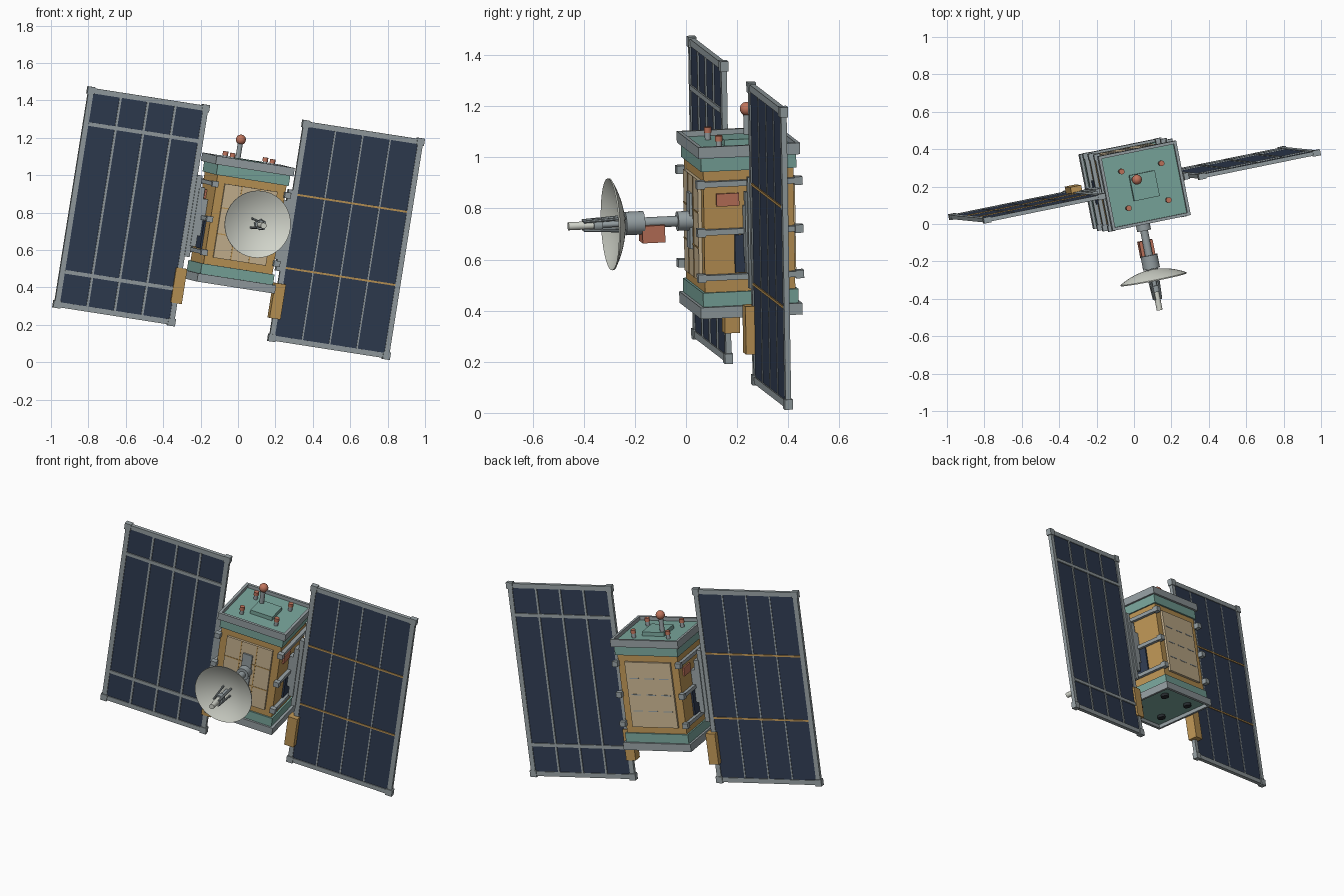
import bpy, bmesh, math
from mathutils import Matrix, Vector

if "Cube" in bpy.data.objects:
    bpy.data.objects.remove(bpy.data.objects["Cube"])

# Tilted satellite frame: everything is modelled upright, then moved by FRAME
ax = Vector((0.968, 0.197, -0.151)).normalized()
ay = Vector((0.152, -0.017, 0.988)).cross(ax).normalized()
az = ax.cross(ay)
FRAME = Matrix.Translation((0.003, 0.21, 0.744)) @ Matrix((ax, ay, az)).transposed().to_4x4()


def srgb(r, g, b):
    return tuple(((c / 255 + 0.055) / 1.055) ** 2.4 for c in (r, g, b)) + (1,)


def material(name, rgb):
    m = bpy.data.materials.new(name)
    m.diffuse_color = srgb(*rgb)
    m.use_nodes = True
    m.node_tree.nodes["Principled BSDF"].inputs["Base Color"].default_value = m.diffuse_color
    return m


GREY = material("grey metal", (150, 160, 163))
NAVY = material("navy cells", (48, 60, 82))
TEAL = material("teal paint", (122, 167, 157))
GOLD = material("gold foil", (190, 150, 86))
CREAM = material("cream plate", (203, 182, 146))
COPPER = material("copper", (192, 116, 92))
WHITE = material("dish white", (212, 215, 205))
BLACK = material("black nozzle", (38, 42, 46))


def finish(name, bm, mat, smooth=False):
    bmesh.ops.recalc_face_normals(bm, faces=bm.faces)
    me = bpy.data.meshes.new(name)
    bm.to_mesh(me)
    bm.free()
    me.transform(FRAME)
    me.materials.append(mat)
    ob = bpy.data.objects.new(name, me)
    bpy.context.collection.objects.link(ob)
    if smooth:
        bpy.context.view_layer.objects.active = ob
        ob.select_set(True)
        bpy.ops.object.shade_smooth_by_angle(angle=math.radians(40))
        ob.select_set(False)
    return ob


def boxes(name, mat, items, turn=1):
    """items: (x0, x1, y0, y1, z0, z1); turn=-1 rotates half a turn about z"""
    bm = bmesh.new()
    for x0, x1, y0, y1, z0, z1 in items:
        m = Matrix.Translation((turn * (x0 + x1) / 2, turn * (y0 + y1) / 2, (z0 + z1) / 2))
        m = m @ Matrix.Diagonal((x1 - x0, y1 - y0, z1 - z0, 1))
        bmesh.ops.create_cube(bm, size=1, matrix=m)
    return finish(name, bm, mat)


def rods(name, mat, items, segments=16):
    """items: (start, end, radius)"""
    bm = bmesh.new()
    for a, b, r in items:
        a, b = Vector(a), Vector(b)
        m = Matrix.Translation((a + b) / 2) @ (b - a).to_track_quat('Z', 'Y').to_matrix().to_4x4()
        bmesh.ops.create_cone(bm, cap_ends=True, segments=segments, radius1=r, radius2=r,
                              depth=(b - a).length, matrix=m)
    return finish(name, bm, mat, True)


def rim(w, d, t, z0, z1):
    return [(-w, w, -d, -d + t, z0, z1), (-w, w, d - t, d, z0, z1),
            (-w, -w + t, -d + t, d - t, z0, z1), (w - t, w, -d + t, d - t, z0, z1)]


# Body
boxes("body", GOLD, [(-0.19, 0.19, -0.18, 0.18, -0.26, 0.26)])
boxes("end_caps", TEAL, [(-0.2, 0.2, -0.19, 0.19, 0.24, 0.318),
                         (-0.2, 0.2, -0.19, 0.19, -0.318, -0.24)])
boxes("end_rims", GREY, rim(0.215, 0.203, 0.016, 0.295, 0.34) + rim(0.215, 0.203, 0.016, -0.34, -0.295))

# Access plates on front and back, with seams
boxes("access_plates", CREAM, [(-0.145, 0.145, s * 0.186 - 0.008, s * 0.186 + 0.008, -0.2, 0.2) for s in (-1, 1)])
boxes("back_plate_slots", GREY, [(x - 0.03, x + 0.03, 0.192, 0.196, z - 0.003, z + 0.003)
                                 for x in (-0.095, 0, 0.095) for z in (-0.1, 0, 0.1)])
boxes("front_plate_seams", GOLD, [(-0.145, 0.145, -0.196, -0.192, z - 0.003, z + 0.003) for z in (-0.07, 0.07)]
      + [(x - 0.003, x + 0.003, -0.196, -0.192, -0.2, 0.2) for x in (-0.05, 0.05)])

# Side rails, windows and mounts, repeated by a half turn
for side, s in (("right", 1), ("left", -1)):
    rails = []
    for z in (0.19, 0.0, -0.18):
        rails.append((0.19, 0.212, -0.2, 0.2, z - 0.011, z + 0.011))
        for y in (-0.195, 0.195):
            rails.append((0.183, 0.217, y - 0.016, y + 0.016, z - 0.016, z + 0.016))
    boxes(side + "_side_rails", GREY, rails, s)
    boxes(side + "_side_window", NAVY, [(0.18, 0.2, -0.06, 0.07, -0.165, -0.015)], s)
    boxes(side + "_side_sensor", COPPER, [(0.18, 0.2, -0.13, -0.04, 0.1, 0.15)], s)
    boxes(side + "_panel_mount", GREY, [(0.185, 0.24, -0.025, 0.025, -0.1, 0.1),
                                        (0.215, 0.245, -0.025, 0.025, -0.16, 0.16),
                                        (0.238, 0.266, -0.018, 0.018, -0.22, 0.22)], s)
    boxes(side + "_drive_box", GOLD, [(0.24, 0.3, -0.042, 0.018, -0.475, -0.285)], s)

    # Solar wing: cells, frame, dividers and corner knobs
    x0, x1, h, t = 0.263, 0.923, 0.593, 0.028
    boxes(side + "_solar_cells", NAVY, [(x0 + 0.01, x1 - 0.01, -0.006, 0.006, -h + 0.01, h - 0.01)], s)
    frame = [(x0, x0 + t, -0.011, 0.011, -h, h), (x1 - t, x1, -0.011, 0.011, -h, h),
             (x0 + t, x1 - t, -0.011, 0.011, -h, -h + t), (x0 + t, x1 - t, -0.011, 0.011, h - t, h)]
    for x in (x0 + 0.014, x1 - 0.014):
        for z in (-h + 0.014, h - 0.014):
            frame.append((x - 0.02, x + 0.02, -0.016, 0.016, z - 0.02, z + 0.02))
    boxes(side + "_wing_frame", GREY, frame, s)
    ribs = []
    for i in (1, 2, 3):
        x = x0 + t + (x1 - x0 - 2 * t) * i / 4
        ribs.append((x - 0.006, x + 0.006, 0.004, 0.012, -h + t, h - t))
        ribs.append((x - 0.004, x + 0.004, -0.009, -0.004, -h + t, h - t))
    ribs += [(x0 + t, x1 - t, 0.004, 0.013, z - 0.01, z + 0.01) for z in (-0.4, 0.4)]
    boxes(side + "_wing_ribs", GREY, ribs, s)
    boxes(side + "_wing_gold_strips", GOLD,
          [(x0 + t, x1 - t, -0.011, -0.004, z - 0.005, z + 0.005) for z in (-0.198, 0.198)], s)

# Top deck: hatch, pegs and ball antenna
boxes("top_hatch", TEAL, [(-0.07, 0.07, -0.07, 0.07, 0.31, 0.342)])
corners = [(x, y) for x in (-0.11, 0.11) for y in (-0.1, 0.1)]
rods("top_pegs", GREY, [((x, y, 0.31), (x, y, 0.35), 0.012) for x, y in corners])
rods("top_peg_caps", COPPER, [((x, y, 0.345), (x, y, 0.367), 0.015) for x, y in corners])
rods("antenna_stalk", GREY, [((-0.05, 0.045, 0.31), (-0.05, 0.045, 0.43), 0.014)])
bm = bmesh.new()
bmesh.ops.create_uvsphere(bm, u_segments=20, v_segments=12, radius=0.027,
                          matrix=Matrix.Translation((-0.05, 0.045, 0.442)))
finish("antenna_ball", bm, COPPER, True)

# Bottom nozzles
rods("bottom_nozzles", BLACK, [((x, y, -0.31), (x, y, -0.335), 0.024) for x, y in corners])

# Dish boom
ZB = 0.018
boxes("boom_base", GREY, [(-0.03, 0.03, -0.205, -0.18, -0.09, 0.13)])
rods("dish_boom", GREY, [((0, -0.19, ZB), (0, -0.25, ZB), 0.038),
                         ((0, -0.24, ZB), (0, -0.40, ZB), 0.021),
                         ((0, -0.385, ZB), (0, -0.458, ZB), 0.046)], 24)
boxes("boom_box", COPPER, [(-0.037, 0.037, -0.395, -0.305, -0.058, 0.01)])

# Dish: spun shallow profile with a little thickness
bm = bmesh.new()
R, D, N = 0.18, 0.05, 8
outer = [(R * i / N, -0.462 - D * (i / N) ** 2) for i in range(N + 1)]
inner = [(r, y - 0.006) for r, y in reversed(outer)]
vs = [bm.verts.new((r, y, ZB)) for r, y in outer + inner]
es = [bm.edges.new(p) for p in zip(vs, vs[1:])]
bmesh.ops.spin(bm, geom=vs + es, cent=(0, 0, ZB), axis=(0, 1, 0), angle=math.tau, steps=40)
bmesh.ops.remove_doubles(bm, verts=bm.verts, dist=0.0002)
finish("dish", bm, WHITE, True)

# Feed horn held on four struts
struts = []
for k in range(4):
    a = math.pi / 4 + k * math.pi / 2
    c, d = math.cos(a), math.sin(a)
    struts.append(((0.035 * c, -0.46, ZB + 0.035 * d), (0.024 * c, -0.625, ZB + 0.024 * d), 0.006))
rods("feed_struts", GREY, struts, 8)
rods("feed_horn", GREY, [((0, -0.46, ZB), (0, -0.57, ZB), 0.012),
                         ((0, -0.55, ZB), (0, -0.585, ZB), 0.026)])
rods("feed_tip", WHITE, [((0, -0.58, ZB), (0, -0.684, ZB), 0.016)])
